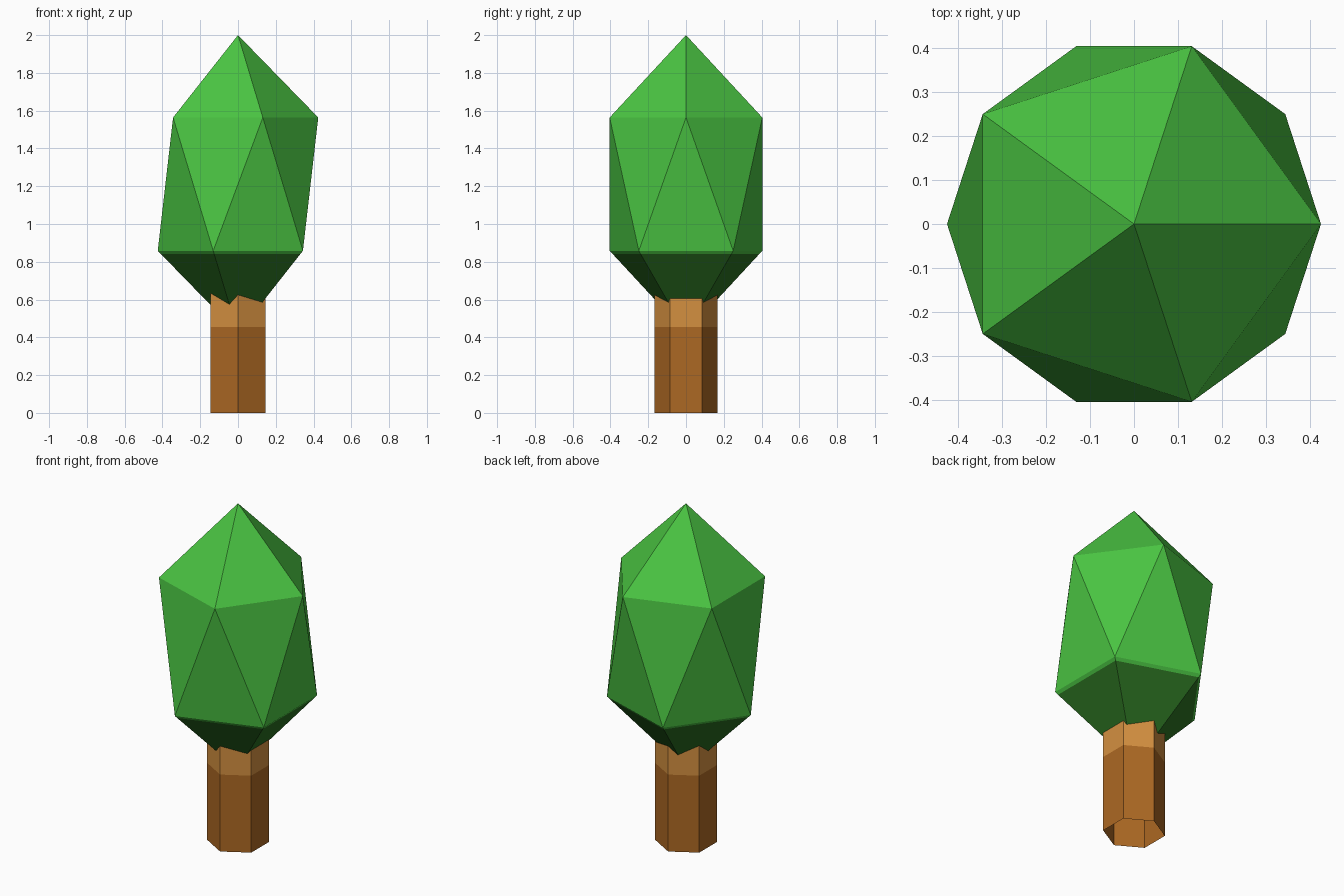
import bpy, bmesh
from mathutils import Matrix

if "Cube" in bpy.data.objects:
    bpy.data.objects.remove(bpy.data.objects["Cube"])


def material(name, srgb):
    mat = bpy.data.materials.new(name)
    lin = [((c / 255 + 0.055) / 1.055) ** 2.4 for c in srgb]
    mat.diffuse_color = (*lin, 1)
    mat.use_nodes = True
    mat.node_tree.nodes["Principled BSDF"].inputs["Base Color"].default_value = mat.diffuse_color
    return mat


def finish(name, bm, split_z, below, above):
    """Cut the mesh at a height and colour the two sides differently."""
    bmesh.ops.bisect_plane(bm, geom=bm.verts[:] + bm.edges[:] + bm.faces[:],
                           plane_co=(0, 0, split_z), plane_no=(0, 0, 1))
    for f in bm.faces:
        f.material_index = int(f.calc_center_median().z > split_z)
    mesh = bpy.data.meshes.new(name)
    bm.to_mesh(mesh)
    bm.free()
    mesh.materials.append(below)
    mesh.materials.append(above)
    obj = bpy.data.objects.new(name, mesh)
    bpy.context.collection.objects.link(obj)


# Trunk: open six-sided tube, lighter bark near the top
bm = bmesh.new()
bmesh.ops.create_cone(bm, cap_ends=False, segments=6, radius1=0.168, radius2=0.168,
                      depth=0.7, matrix=Matrix.Translation((0, 0, 0.35)))
finish("trunk", bm, 0.456, material("brown", (172, 104, 35)),
       material("light brown", (212, 144, 64)))

# Crown: stretched icosahedron, darker green underneath
bm = bmesh.new()
bmesh.ops.create_icosphere(bm, subdivisions=1, radius=1,
                           matrix=Matrix.Translation((0, 0, 1.211)) @ Matrix.Diagonal((0.475, 0.475, 0.789, 1)))
finish("crown", bm, 0.842, material("dark green", (44, 114, 34)),
       material("green", (74, 196, 66)))
